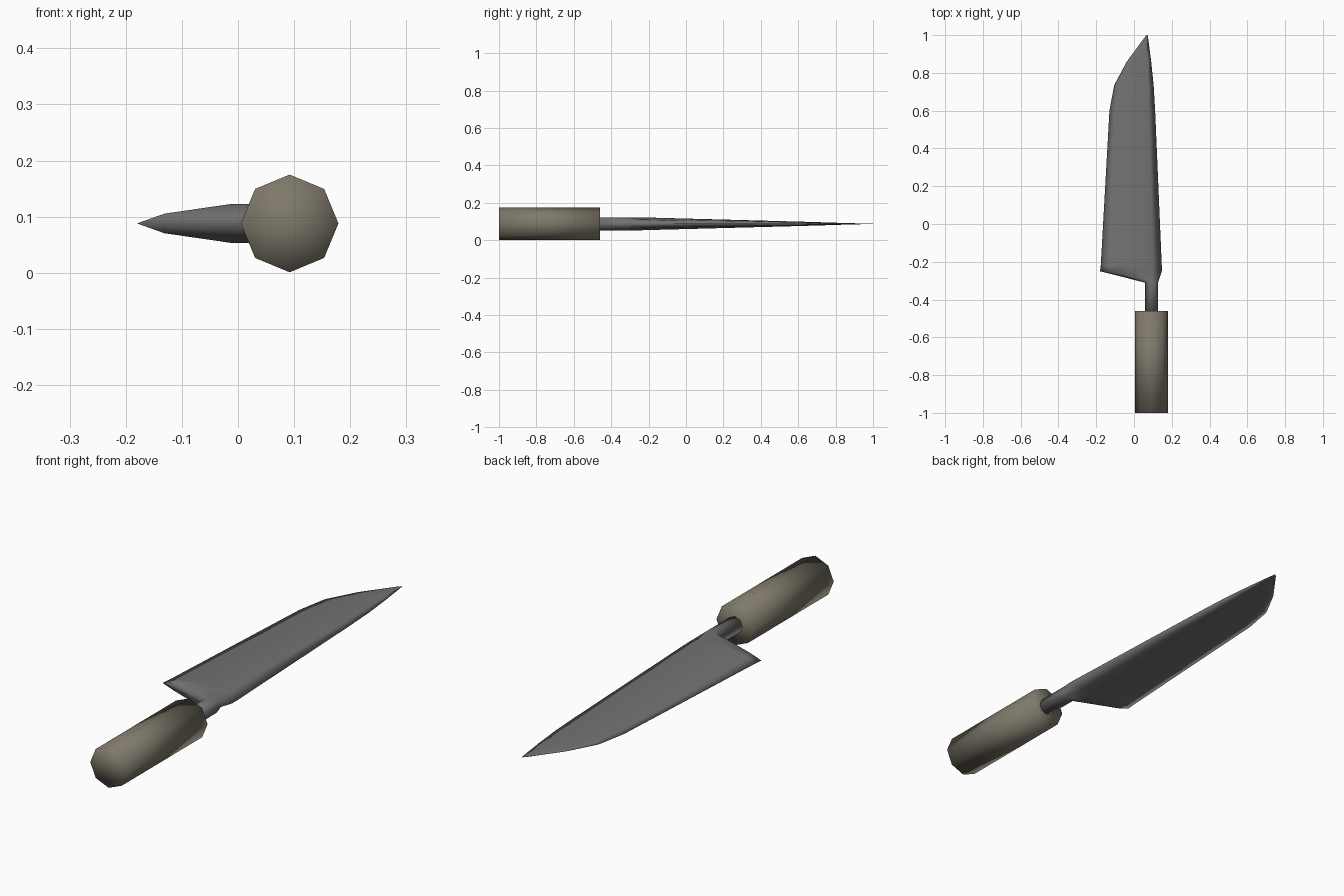
import bpy, bmesh, math

if "Cube" in bpy.data.objects:
    bpy.data.objects.remove(bpy.data.objects["Cube"])

ZC, XC = 0.088, 0.092   # knife axis height and handle centre


def material(name, rgb):
    m = bpy.data.materials.new(name)
    m.diffuse_color = (*rgb, 1)
    m.use_nodes = True
    m.node_tree.nodes["Principled BSDF"].inputs["Base Color"].default_value = m.diffuse_color
    return m


def octagon(r, y):
    return [(XC - r * math.cos(i * math.pi / 4), y,
             ZC + r * math.sin(i * math.pi / 4)) for i in range(8)]


def blade_ring(y, left, right, half):
    # eight-point section: sharp edge on the left, thick back on the right
    upper = [(0, 0), (0.15, 0.5), (0.52, 1), (0.85, 0.65), (1, 0)]
    pts = upper + [(u, -t) for u, t in upper[3:0:-1]]
    return [(left + u * (right - left), y, ZC + t * half) for u, t in pts]


def loft(name, rings, mat):
    bm = bmesh.new()
    loops = [[bm.verts.new(p) for p in ring] for ring in rings]
    for a, b in zip(loops, loops[1:]):
        for i in range(8):
            j = (i + 1) % 8
            bm.faces.new((a[i], a[j], b[j], b[i]))
    # fan caps
    for loop in (loops[0], loops[-1]):
        mid = bm.verts.new([sum(v.co[k] for v in loop) / 8 for k in range(3)])
        for i in range(8):
            bm.faces.new((loop[i], loop[(i + 1) % 8], mid))
    bmesh.ops.recalc_face_normals(bm, faces=bm.faces)
    for f in bm.faces:
        f.smooth = True
    mesh = bpy.data.meshes.new(name)
    bm.to_mesh(mesh)
    bm.free()
    mesh.materials.append(mat)
    obj = bpy.data.objects.new(name, mesh)
    bpy.context.collection.objects.link(obj)


steel = material("steel", (0.17, 0.17, 0.17))
wood = material("wood", (0.21, 0.19, 0.145))

# Handle
loft("handle", [octagon(0.087, -1.0), octagon(0.087, -0.46)], wood)

# Tang flaring into the blade: y, edge x, back x, half thickness
sections = [
    (-0.25, -0.180, 0.147, 0.035),
    (-0.22, -0.176, 0.147, 0.034),
    (0.60, -0.130, 0.112, 0.012),
    (0.735, -0.105, 0.104, 0.008),
    (0.86, -0.038, 0.091, 0.004),
    (0.99, 0.058, 0.074, 0.001),
    (1.00, 0.068, 0.072, 0.0005),
]
loft("blade", [octagon(0.035, -0.47), octagon(0.035, -0.31)]
     + [blade_ring(*s) for s in sections], steel)
